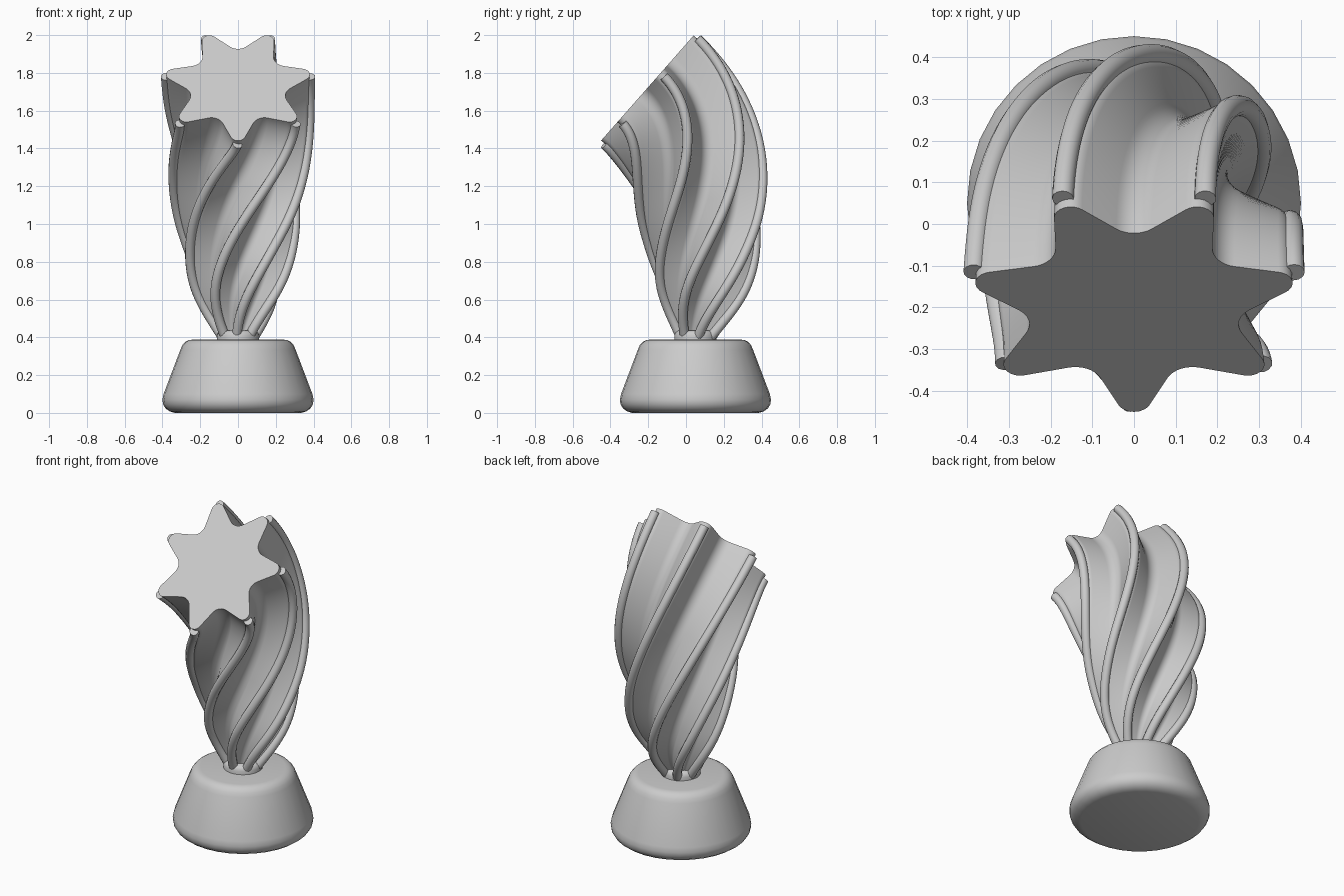
import bpy, bmesh, math
from mathutils import Vector

if "Cube" in bpy.data.objects:
    bpy.data.objects.remove(bpy.data.objects["Cube"])

POINTS = 7
TWIST = math.radians(107)
PATH = [Vector((0, .05, .40)), Vector((0, .105, .80)),
        Vector((0, .158, 1.424)), Vector((0, -.193, 1.733))]
RADII = [.08, .225, .30, .345, .375, .39]       # tip radius along the path
X = Vector((1, 0, 0))


def finish(name, bm, angle=40):
    bmesh.ops.recalc_face_normals(bm, faces=bm.faces)
    me = bpy.data.meshes.new(name)
    bm.to_mesh(me)
    bm.free()
    ob = bpy.data.objects.new(name, me)
    bpy.context.collection.objects.link(ob)
    smooth(ob, angle)
    return ob


def smooth(ob, angle=40):
    bpy.ops.object.select_all(action='DESELECT')
    ob.select_set(True)
    bpy.context.view_layer.objects.active = ob
    bpy.ops.object.shade_smooth_by_angle(angle=math.radians(angle))


def radius(t):
    r = [2 * RADII[0] - RADII[1]] + RADII + [2 * RADII[-1] - RADII[-2]]
    i = min(int(t * 5), 4)
    u = t * 5 - i
    a, b, c, d = r[i:i + 4]
    return .5 * (2 * b + (c - a) * u + (2 * a - 5 * b + 4 * c - d) * u * u
                 + (3 * b - a - 3 * c + d) * u ** 3)


def place(t, x, y):
    """Point of the twisted, tilted cross-section at path position t."""
    p, s = PATH, 1 - t
    c = p[0] * s**3 + p[1] * 3 * s * s * t + p[2] * 3 * s * t * t + p[3] * t**3
    d = ((p[1] - p[0]) * s * s + (p[2] - p[1]) * 2 * s * t + (p[3] - p[2]) * t * t).normalized()
    front = Vector((0, -d.z, d.y))
    # the twist eases out toward the top
    f = (t**3 - 2 * t * t + t) + (3 * t * t - 2 * t**3)
    a = -TWIST * (1 - f)
    return c + X * (x * math.cos(a) + y * math.sin(a)) + front * (y * math.cos(a) - x * math.sin(a))


# Star outline with tip radius 1, corners rounded by arcs
corners = []
for i in range(2 * POINTS):
    a = math.pi * i / POINTS
    r = 1.15 if i % 2 == 0 else .61
    corners.append(Vector((r * math.sin(a), r * math.cos(a))))
star = []
for i, p in enumerate(corners):
    cut, w = (.36, .415) if i % 2 == 0 else (.22, .77)
    a = p.lerp(corners[i - 1], cut)
    b = p.lerp(corners[(i + 1) % len(corners)], cut)
    for k in range(9):
        u = k / 8
        m = 2 * u * (1 - u) * w
        star.append((a * (1 - u)**2 + p * m + b * u * u) / ((1 - u)**2 + m + u * u))

# Twisted star body
bm = bmesh.new()
STEPS = 64
rings = []
for j in range(STEPS + 1):
    t = j / STEPS
    rings.append([bm.verts.new(place(t, *(q * radius(t)))) for q in star])
for lo, hi in zip(rings, rings[1:]):
    for k in range(len(star)):
        n = (k + 1) % len(star)
        bm.faces.new((lo[k], lo[n], hi[n], hi[k]))
bm.faces.new(rings[-1])
bm.faces.new(rings[0][::-1])
finish("twisted_body", bm)

# Round rails along the star tips, ending just below the top face
for i in range(POINTS):
    a = 2 * math.pi * i / POINTS
    cu = bpy.data.curves.new("rail", 'CURVE')
    cu.dimensions = '3D'
    cu.bevel_depth = .026
    cu.bevel_resolution = 4
    cu.use_fill_caps = True
    sp = cu.splines.new('POLY')
    sp.points.add(STEPS)
    end = 1 - .019 / (1 - .6 * math.cos(a))
    for j, pt in enumerate(sp.points):
        t = end * j / STEPS
        r = radius(t) + .004
        pt.co = (*place(t, r * math.sin(a), r * math.cos(a)), 1)
    ob = bpy.data.objects.new(f"rail_{i + 1}", cu)
    bpy.context.collection.objects.link(ob)
    bpy.ops.object.select_all(action='DESELECT')
    ob.select_set(True)
    bpy.context.view_layer.objects.active = ob
    bpy.ops.object.convert(target='MESH')
    smooth(bpy.context.view_layer.objects.active)


def lathe(name, profile, segs=32):
    bm = bmesh.new()
    vs = [bm.verts.new((r, 0, z)) for r, z in profile]
    es = [bm.edges.new(e) for e in zip(vs, vs[1:])]
    bmesh.ops.spin(bm, geom=vs + es, cent=(0, 0, 0), axis=(0, 0, 1),
                   angle=2 * math.pi, steps=segs, use_duplicate=False)
    bmesh.ops.remove_doubles(bm, verts=bm.verts, dist=1e-4)
    ob = finish(name, bm)
    ob.location.y = .05
    return ob


# Tapered round base with soft edges, and a small collar
lathe("base", [(0, 0), (.335, 0), (.362, .008), (.384, .024), (.397, .046), (.4, .07),
               (.394, .1), (.305, .335), (.295, .358), (.28, .375), (.262, .385),
               (.24, .388), (0, .388)])
lathe("collar", [(0, .38), (.112, .38), (.112, .41), (.106, .425), (.094, .435), (0, .438)])
